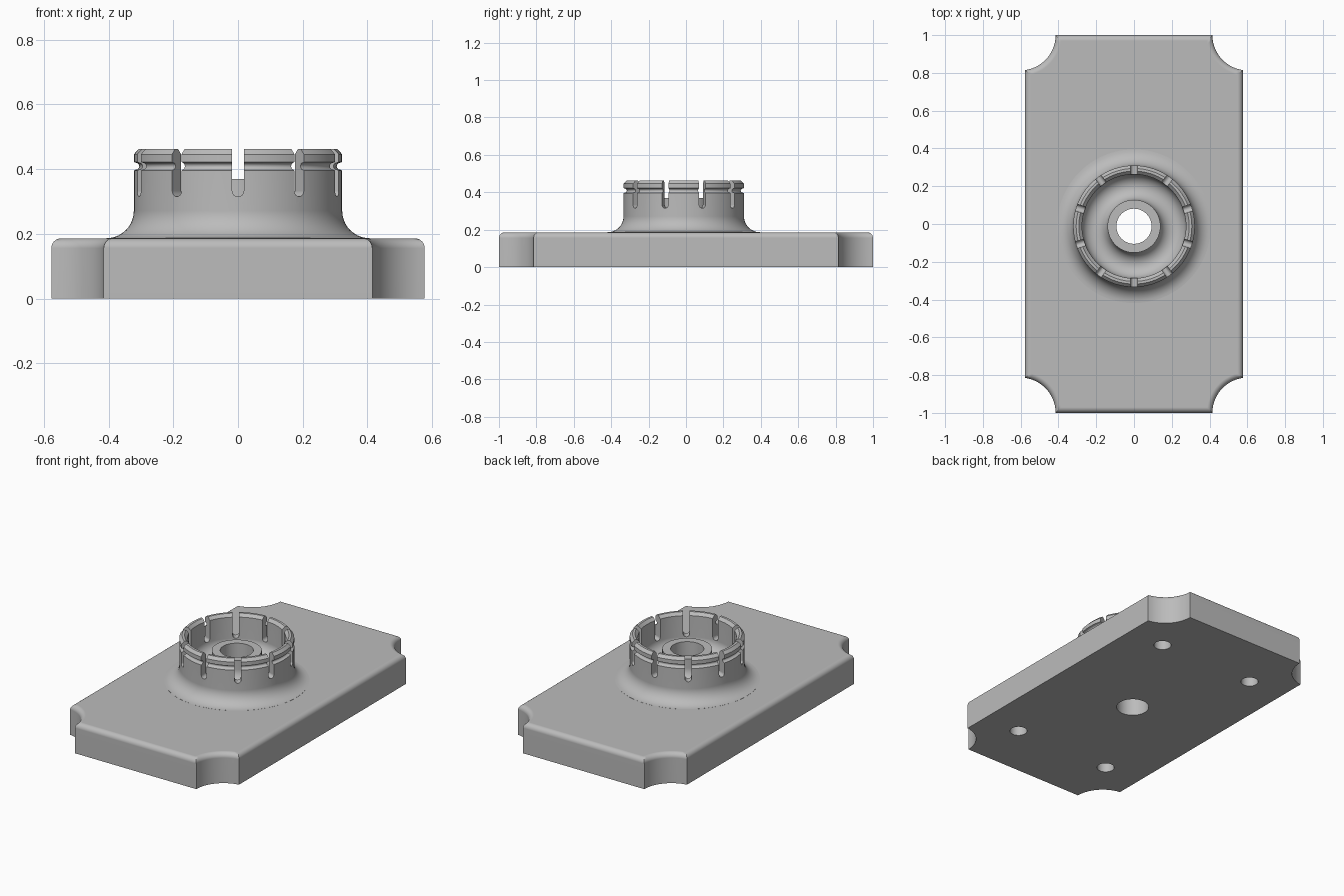
import bpy, bmesh, math
from mathutils import Matrix, Vector

cube = bpy.data.objects.get("Cube")
if cube:
    bpy.data.objects.remove(cube, do_unlink=True)

HALF_X, HALF_Y, TOP = 0.577, 1.0, 0.186
EDGE = 0.03                      # rounding of the upper plate edge
AXIS_Y = -0.012                  # collar axis
BORE = 0.093

grey = bpy.data.materials.new("plain grey")
grey.use_nodes = True
COLOUR = (0.5, 0.5, 0.5, 1)
grey.diffuse_color = COLOUR
grey.node_tree.nodes["Principled BSDF"].inputs["Base Color"].default_value = COLOUR


def finish(bm, name):
    bmesh.ops.recalc_face_normals(bm, faces=bm.faces)
    mesh = bpy.data.meshes.new(name)
    bm.to_mesh(mesh)
    bm.free()
    obj = bpy.data.objects.new(name, mesh)
    bpy.context.collection.objects.link(obj)
    mesh.materials.append(grey)
    return obj


def apply(obj, modifier):
    bpy.ops.object.select_all(action="DESELECT")
    bpy.context.view_layer.objects.active = obj
    obj.select_set(True)
    bpy.ops.object.modifier_apply(modifier=modifier.name)


def combine(obj, other, operation):
    mod = obj.modifiers.new("combine", "BOOLEAN")
    mod.operation, mod.solver, mod.object = operation, "EXACT", other
    apply(obj, mod)
    bpy.data.objects.remove(other, do_unlink=True)


def loft(rings, name):
    bm = bmesh.new()
    loops = [[bm.verts.new(p) for p in ring] for ring in rings]
    for low, high in zip(loops, loops[1:]):
        for i in range(len(low)):
            j = (i + 1) % len(low)
            bm.faces.new((low[i], low[j], high[j], high[i]))
    bm.faces.new(loops[0][::-1])
    bm.faces.new(loops[-1])
    return finish(bm, name)


def plate_ring(d, z, steps=14):
    """Rectangle with scooped corners, inset by d."""
    cx, cy, r = 0.602, 1.0, 0.187 + d
    start = math.asin((cy - HALF_Y + d) / r)
    end = math.acos((cx - HALF_X + d) / r)
    arc = []
    for i in range(steps + 1):
        a = start + (end - start) * i / steps
        arc.append((cx - r * math.cos(a), cy - r * math.sin(a)))
    ring = []
    for sx, sy in ((1, 1), (1, -1), (-1, -1), (-1, 1)):
        corner = arc if sx * sy > 0 else arc[::-1]
        ring += [Vector((sx * x, sy * y, z)) for x, y in corner]
    return ring


def fillet(cx, cz, rx, rz, a0, a1, steps=10):
    return [(cx + rx * math.cos(math.radians(a0 + (a1 - a0) * i / steps)),
             cz + rz * math.sin(math.radians(a0 + (a1 - a0) * i / steps)))
            for i in range(steps + 1)]


def lathe(profile, name, steps=96):
    bm = bmesh.new()
    verts = [bm.verts.new((r, 0, z)) for r, z in profile]
    edges = [bm.edges.new(pair) for pair in zip(verts, verts[1:])]
    bmesh.ops.spin(bm, geom=verts + edges, cent=(0, 0, 0), axis=(0, 0, 1),
                   angle=math.tau, steps=steps, use_duplicate=False)
    bmesh.ops.remove_doubles(bm, verts=bm.verts, dist=1e-5)
    bmesh.ops.translate(bm, verts=bm.verts, vec=(0, AXIS_Y, 0))
    return finish(bm, name)


def cylinder_cutter(x, y, r, low, high, sides):
    bm = bmesh.new()
    bmesh.ops.create_cone(bm, cap_ends=True, segments=sides, radius1=r, radius2=r,
                          depth=high - low,
                          matrix=Matrix.Translation((x, y, (low + high) / 2)))
    return finish(bm, "hole_cutter")


def slot_cutter(angle, half=0.018, bottom=0.315):
    """Round-bottomed radial slot through the collar wall."""
    section = [(half, 0.55)]
    section += [(x, z) for x, z in fillet(0, bottom + half, half, half, 0, -180, 8)]
    section += [(-half, 0.55)]
    turn = Matrix.Translation((0, AXIS_Y, 0)) @ Matrix.Rotation(angle, 4, "Z")
    rings = [[turn @ Vector((r, x, z)) for x, z in section] for r in (0.235, 0.37)]
    return loft(rings, "slot_cutter")


# Plate with a rounded upper edge
rings = [plate_ring(0, 0)]
for i in range(7):
    t = math.radians(90 * i / 6)
    rings.append(plate_ring(EDGE * (1 - math.cos(t)), TOP - EDGE + EDGE * math.sin(t)))
body = loft(rings, "mounting_plate")

# Collar with flared foot, snap groove, rounded trough and central boss
profile = [(0, 0.1), (0.407, 0.1)]
profile += fillet(0.407, 0.2715, 0.085, 0.085, -90, -180)
profile += [(0.322, 0.396), (0.317, 0.398)]
profile += fillet(0.317, 0.409, 0.012, 0.011, 270, 90, 8)
profile += [(0.322, 0.422), (0.322, 0.446), (0.306, 0.463), (0.292, 0.463), (0.275, 0.446)]
profile += fillet(0.2075, 0.315, 0.0675, 0.0675, 0, -180, 16)
profile += [(0.14, 0.37), (0, 0.37)]
collar = lathe(profile, "collar")
combine(body, collar, "UNION")

# Through bore, ten collar slots and four blind screw holes
combine(body, cylinder_cutter(0, AXIS_Y, BORE, -0.1, 0.6, 64), "DIFFERENCE")
for k in range(10):
    combine(body, slot_cutter(math.radians(90 + 36 * k)), "DIFFERENCE")
for sx in (-1, 1):
    for sy in (-1, 1):
        combine(body, cylinder_cutter(sx * 0.33, sy * 0.65, 0.05, -0.1, 0.13, 40), "DIFFERENCE")

# Smooth curved surfaces, crisp edges, flat large faces
body.name = "plate_with_slotted_collar"
body.data.materials.clear()
body.data.materials.append(grey)
for poly in body.data.polygons:
    poly.material_index = 0
bpy.ops.object.select_all(action="DESELECT")
bpy.context.view_layer.objects.active = body
body.select_set(True)
bpy.ops.object.shade_smooth_by_angle(angle=math.radians(30))
weighted = body.modifiers.new("flat_face_normals", "WEIGHTED_NORMAL")
weighted.keep_sharp = True
apply(body, weighted)
